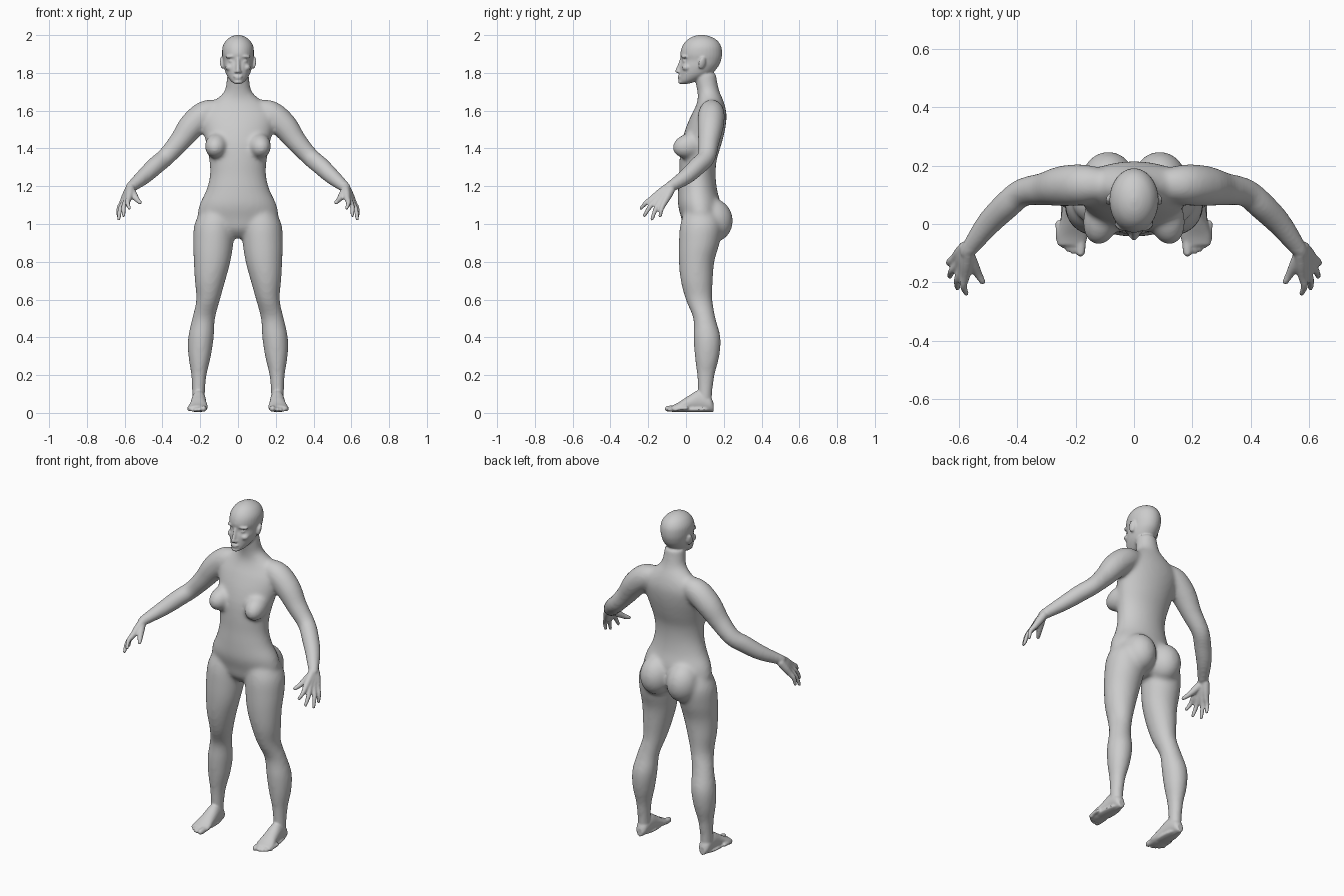
import bpy, bmesh, math
from mathutils import Vector, Matrix

if "Cube" in bpy.data.objects:
    bpy.data.objects.remove(bpy.data.objects["Cube"])


def spline(rows, steps=5):
    """Catmull-Rom interpolation of tuples of numbers."""
    out = []
    for i in range(len(rows) - 1):
        p = [rows[max(0, min(len(rows) - 1, i + k))] for k in (-1, 0, 1, 2)]
        for s in range(steps):
            t = s / steps
            out.append(tuple(0.5 * (2 * b + (c - a) * t + (2 * a - 5 * b + 4 * c - d) * t * t
                                    + (3 * b - a - 3 * c + d) * t ** 3)
                             for a, b, c, d in zip(*p)))
    return out + [tuple(rows[-1])]


def finish(name, bm):
    bmesh.ops.recalc_face_normals(bm, faces=bm.faces)
    me = bpy.data.meshes.new(name)
    bm.to_mesh(me)
    bm.free()
    ob = bpy.data.objects.new(name, me)
    bpy.context.collection.objects.link(ob)
    return ob


def loft(name, rings, n=32, balls=()):
    """Skin rings given as (centre, u axis, v axis)."""
    bm = bmesh.new()
    loops = []
    for c, u, v in rings:
        loops.append([bm.verts.new(c + u * math.cos(2 * math.pi * k / n) + v * math.sin(2 * math.pi * k / n))
                      for k in range(n)])
    for a, b in zip(loops, loops[1:]):
        for k in range(n):
            bm.faces.new((a[k], a[(k + 1) % n], b[(k + 1) % n], b[k]))
    bm.faces.new(loops[0])
    bm.faces.new(loops[-1])
    for c, r in balls:
        bmesh.ops.create_uvsphere(bm, u_segments=16, v_segments=10, radius=r, matrix=Matrix.Translation(c))
    return finish(name, bm)


def column(name, rows, s=1):
    """Upright form: rows of (z, centre x, half width, front y, back y)."""
    return loft(name, [(Vector((s * cx, (f + b) / 2, z)), Vector((rx, 0, 0)), Vector((0, (b - f) / 2, 0)))
                       for z, cx, rx, f, b in spline(rows)])


def tube(name, rows, s=1):
    """Round limb: rows of (x, y, z, radius) with rounded ends."""
    pts = [(Vector((s * x, y, z)), r) for x, y, z, r in spline(rows)]
    rings = []
    for i, (p, r) in enumerate(pts):
        d = (pts[min(i + 1, len(pts) - 1)][0] - pts[max(i - 1, 0)][0]).normalized()
        u = d.cross(Vector((0.3 * s, 0.5, -0.8))).normalized()
        if i and u.dot(rings[-1][1]) < 0:
            u = -u
        rings.append((p, u * r, d.cross(u) * r))
    return loft(name, rings, 20, (pts[0], pts[-1]))


def ball(name, c, r, rot=(0, 0, 0), s=1):
    bm = bmesh.new()
    bmesh.ops.create_uvsphere(bm, u_segments=28, v_segments=18, radius=1)
    m = Matrix.Rotation(s * rot[2], 4, 'Z') @ Matrix.Rotation(s * rot[1], 4, 'Y') @ Matrix.Rotation(rot[0], 4, 'X')
    bm.transform(Matrix.Translation((s * c[0], c[1], c[2])) @ m @ Matrix.Diagonal((*r, 1)))
    return finish(name, bm)


def fuse(name, parts, voxel, smooth):
    """Join overlapping parts into one smooth skin."""
    bpy.ops.object.select_all(action='DESELECT')
    for p in parts:
        p.select_set(True)
    ob = parts[0]
    bpy.context.view_layer.objects.active = ob
    bpy.ops.object.join()
    ob.name = name
    m = ob.modifiers.new("skin", 'REMESH')
    m.mode, m.voxel_size, m.use_smooth_shade = 'VOXEL', voxel, True
    sm = ob.modifiers.new("soften", 'SMOOTH')
    sm.factor, sm.iterations = 0.5, smooth
    for mod in ("skin", "soften"):
        bpy.ops.object.modifier_apply(modifier=mod)
    return ob


# torso and neck
core = [column("torso", [
    (.925, 0, .05, .03, .13), (.97, 0, .15, -.01, .17), (1.03, 0, .21, -.025, .185),
    (1.10, 0, .205, -.042, .185), (1.18, 0, .168, -.042, .165), (1.26, 0, .149, -.037, .157),
    (1.34, 0, .153, -.034, .163), (1.42, 0, .168, -.026, .187), (1.50, 0, .186, -.004, .207),
    (1.57, 0, .195, .025, .215), (1.62, 0, .165, .05, .208), (1.66, 0, .115, .062, .195),
    (1.70, 0, .074, .06, .178), (1.75, 0, .062, .05, .166), (1.80, 0, .058, .04, .16)])]

for s in (1, -1):
    # legs
    core.append(column("leg", [
        (1.09, .105, .08, 0, .16), (1.0, .124, .106, -.03, .19), (.9, .131, .107, -.038, .178),
        (.8, .137, .097, -.038, .15), (.7, .148, .081, -.028, .142), (.6, .158, .063, -.002, .14),
        (.5, .182, .061, .038, .157), (.4, .196, .068, .04, .183), (.3, .203, .06, .046, .177),
        (.2, .207, .041, .058, .152), (.1, .209, .034, .062, .14), (.04, .209, .034, .05, .14)], s))
    # buttocks
    core.append(ball("buttock", (.088, .145, 1.02), (.094, .103, .115), (.15, 0, 0), s))
    # breasts
    core.append(ball("breast", (.112, .02, 1.415), (.062, .094, .066), (.25, 0, .2), s))
    # shoulder and arm
    core.append(tube("arm", [
        (.09, .135, 1.61, .05), (.17, .135, 1.585, .07), (.245, .13, 1.52, .07), (.31, .12, 1.435, .057),
        (.382, .108, 1.355, .049), (.435, .065, 1.31, .049), (.5, 0, 1.25, .043),
        (.572, -.095, 1.19, .029)], s))
body = fuse("body", core, .011, 10)

# head
parts = [column("head", [
    (1.742, 0, .018, -.03, .01), (1.757, 0, .038, -.038, .06), (1.79, 0, .061, -.036, .13),
    (1.83, 0, .074, -.033, .168), (1.865, 0, .079, -.024, .185), (1.90, 0, .084, -.03, .191),
    (1.94, 0, .081, -.02, .186), (1.972, 0, .063, .003, .165), (1.992, 0, .036, .035, .13),
    (2.001, 0, .008, .07, .095)]),
    # nose
    tube("nose", [(0, -.022, 1.878, .009), (0, -.034, 1.84, .01), (0, -.047, 1.81, .011)]),
    # lips and chin
    ball("upper_lip", (0, -.034, 1.782), (.026, .012, .006)),
    ball("lower_lip", (0, -.033, 1.771), (.021, .012, .006)),
    ball("chin", (0, -.025, 1.752), (.024, .017, .012))]

for s in (1, -1):
    # face details and ears
    parts += [ball("nostril", (.011, -.036, 1.806), (.009, .012, .008), s=s),
              ball("eye", (.033, -.002, 1.862), (.017, .016, .012), s=s),
              ball("brow", (.036, -.008, 1.887), (.032, .017, .009), (0, .1, .25), s),
              ball("cheek", (.045, .005, 1.828), (.022, .026, .018), s=s),
              ball("ear", (.085, .085, 1.852), (.009, .02, .033), (-.2, .2, .35), s)]
    # fingers, each running from wrist through the palm
    for k, tip in enumerate([(.575, -.238, 1.083), (.605, -.22, 1.045), (.631, -.18, 1.026), (.634, -.137, 1.042)]):
        t = k / 3
        root = Vector((.568 + .01 * t, -.1 + .02 * t, 1.192 - .012 * t))
        knuckle = Vector((.578 + .034 * t, -.178 + .063 * t, 1.135 - .022 * t))
        mid = (knuckle + Vector(tip)) / 2 + Vector((.008, -.003, .004))
        parts.append(tube("finger", [(*root, .022), (*((root + knuckle) / 2), .021), (*knuckle, .0165),
                                     (*mid, .0125), (*tip, .009)], s))
    # thumb
    parts.append(tube("thumb", [(.57, -.1, 1.185, .022), (.553, -.137, 1.155, .02),
                                (.535, -.17, 1.13, .0145), (.519, -.198, 1.114, .0105)], s))
    # foot: rows of (y, centre x, half width, height)
    rows = spline([(.145, .209, .018, .05), (.125, .209, .032, .085), (.07, .208, .037, .115),
                   (.01, .209, .043, .083), (-.04, .212, .052, .05), (-.075, .214, .048, .033)])
    parts.append(loft("foot", [(Vector((s * cx, y, h / 2 + .005)), Vector((rx, 0, 0)), Vector((0, 0, h / 2)))
                               for y, cx, rx, h in rows]))
    parts.append(ball("sole", (.211, .03, .018), (.042, .11, .014), s=s))
    # toes
    for k in range(5):
        r = .017 if k == 0 else .0115 - .0004 * k
        x = .183 if k == 0 else .192 + .0165 * k
        y = -.097 + .0025 * k * k
        parts.append(tube("toe", [(x + .002, y + .06, .026, r), (x, y + .02, .023, r), (x, y, .005 + r, r * .9)], s))

body = fuse("body", [body] + parts, .0058, 3)
